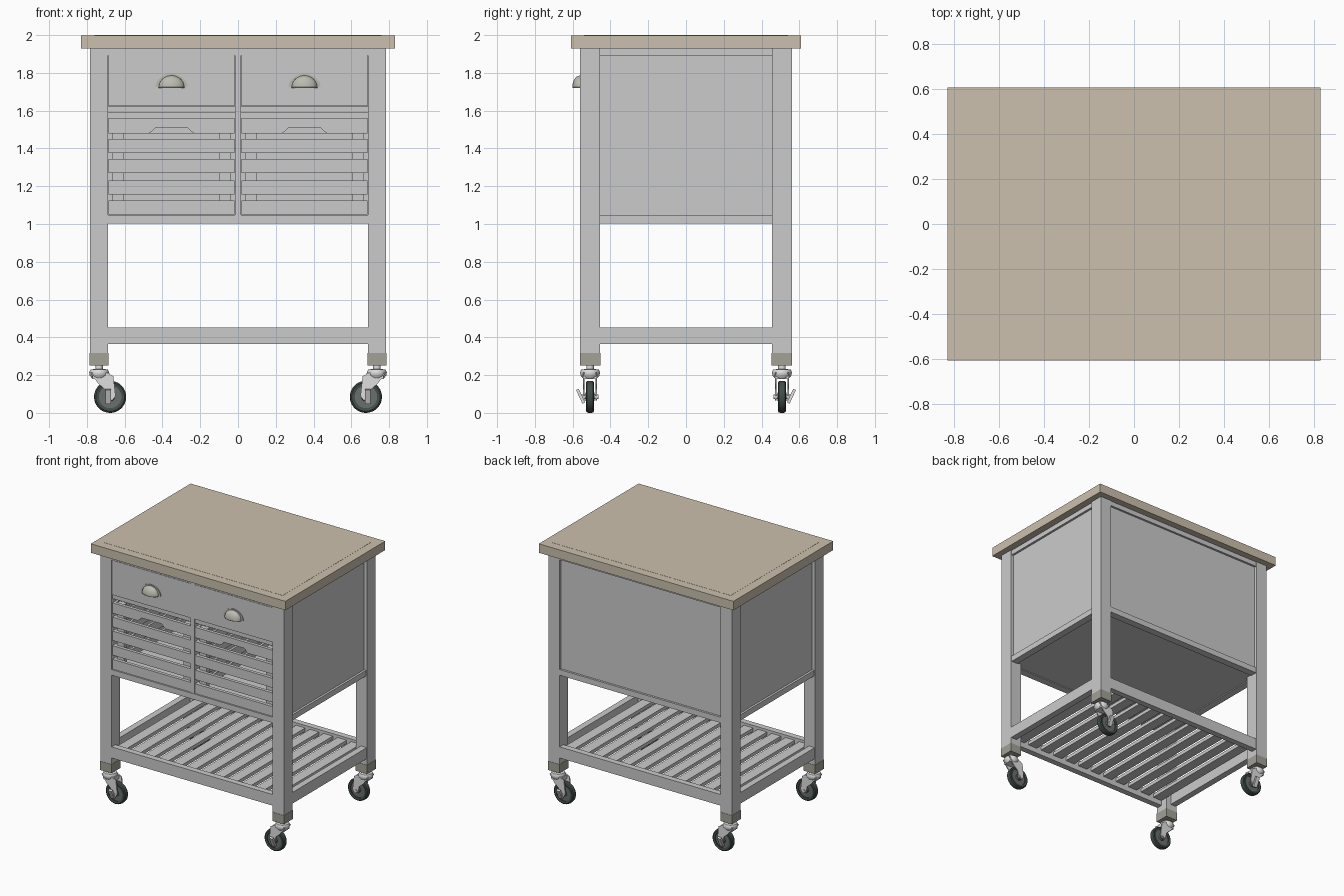
import bpy, bmesh, math
from mathutils import Matrix, Vector

if "Cube" in bpy.data.objects:
    bpy.data.objects.remove(bpy.data.objects["Cube"])


def material(name, rgb):
    m = bpy.data.materials.new(name)
    m.diffuse_color = (*rgb, 1)
    m.use_nodes = True
    m.node_tree.nodes["Principled BSDF"].inputs["Base Color"].default_value = m.diffuse_color
    return m


GREY = material("grey paint", (0.60, 0.60, 0.60))
WOOD = material("tan wood", (0.60, 0.53, 0.42))
CAP = material("dull metal", (0.36, 0.36, 0.31))
PULL = material("pull metal", (0.50, 0.50, 0.44))
STEEL = material("bright steel", (0.74, 0.74, 0.74))
RUBBER = material("dark rubber", (0.055, 0.075, 0.068))
HUB = material("wheel grey", (0.14, 0.16, 0.15))


def finish(name, bm, mat, smooth=False):
    bmesh.ops.recalc_face_normals(bm, faces=bm.faces)
    me = bpy.data.meshes.new(name)
    bm.to_mesh(me)
    bm.free()
    me.materials.append(mat)
    ob = bpy.data.objects.new(name, me)
    bpy.context.collection.objects.link(ob)
    if smooth:
        bpy.ops.object.select_all(action='DESELECT')
        ob.select_set(True)
        bpy.context.view_layer.objects.active = ob
        bpy.ops.object.shade_smooth_by_angle(angle=math.radians(35))
    return ob


def boxes(name, specs, mat=GREY):
    """Each spec is x0, x1, y0, y1, z0, z1."""
    bm = bmesh.new()
    for x0, x1, y0, y1, z0, z1 in specs:
        mx = Matrix.Translation(((x0 + x1) / 2, (y0 + y1) / 2, (z0 + z1) / 2))
        mx = mx @ Matrix.Diagonal((abs(x1 - x0), abs(y1 - y0), abs(z1 - z0), 1))
        bmesh.ops.create_cube(bm, size=1, matrix=mx)
    return finish(name, bm, mat)


def prism(name, pts, y0, y1, mat=GREY, smooth=False):
    """Extrude an x-z outline along y."""
    bm = bmesh.new()
    f = bm.faces.new([bm.verts.new((x, y0, z)) for x, z in pts])
    r = bmesh.ops.extrude_face_region(bm, geom=[f])
    bmesh.ops.translate(bm, vec=(0, y1 - y0, 0),
                        verts=[v for v in r['geom'] if isinstance(v, bmesh.types.BMVert)])
    return finish(name, bm, mat, smooth)


def lathe(name, profile, centre, axis, mat, steps=32):
    """Spin a (radius, height) profile about the y or z axis."""
    bm = bmesh.new()
    vs = [bm.verts.new((r, 0, h)) for r, h in profile]
    es = [bm.edges.new(p) for p in zip(vs, vs[1:])]
    bmesh.ops.spin(bm, geom=vs + es, cent=(0, 0, 0), axis=(0, 0, 1),
                   angle=2 * math.pi, steps=steps)
    bmesh.ops.remove_doubles(bm, verts=bm.verts, dist=1e-5)
    if axis == 'Y':
        bm.transform(Matrix.Rotation(math.pi / 2, 4, 'X'))
    bm.transform(Matrix.Translation(centre))
    return finish(name, bm, mat, True)


LX0, LX1, LY0, LY1 = 0.688, 0.783, 0.455, 0.56

# worktop with flush centre board
boxes("worktop", [(-0.83, 0.83, -0.608, 0.608, 1.93, 1.999)], WOOD)
boxes("worktop_centre_board", [(-0.76, 0.76, -0.54, 0.54, 1.99, 2.0)], WOOD)

# cabinet rails, panels and floor
rails = []
for z0, z1 in ((1.003, 1.047), (1.893, 1.93)):
    for s in (-1, 1):
        rails.append((-LX0, LX0, s * 0.50, s * 0.556, z0, z1))
        rails.append((s * 0.72, s * 0.775, -LY0, LY0, z0, z1))
boxes("cabinet_rails", rails)
for s, side in ((-1, "left"), (1, "right")):
    boxes(side + "_side_panel", [(s * 0.735, s * 0.758, -LY0, LY0, 1.04, 1.90)])
boxes("back_panel", [(-LX0, LX0, 0.515, 0.54, 1.04, 1.90)])
boxes("cabinet_floor", [(-0.72, 0.72, -0.50, 0.50, 1.01, 1.04)])
boxes("centre_divider", [(-0.016, 0.016, -0.553, 0.515, 1.047, 1.893)])
boxes("drawer_rail", [(-LX0, LX0, -0.545, -0.49, 1.59, 1.623)])

# lower shelf frame and slats
frame = []
for s in (-1, 1):
    frame.append((-LX0, LX0, s * 0.51, s * 0.556, 0.365, 0.451))
    frame.append((s * 0.73, s * 0.779, -LY0, LY0, 0.365, 0.451))
boxes("shelf_frame", frame)
n, pitch = 12, 0.118
boxes("shelf_slats", [((i - (n - 1) / 2) * pitch - 0.039, (i - (n - 1) / 2) * pitch + 0.039,
                       -0.51, 0.51, 0.405, 0.432) for i in range(n)])

# drawers, cup pulls and slatted crates
for s, side in ((-1, "left"), (1, "right")):
    a, b = sorted((s * 0.018, s * 0.686))
    boxes(side + "_drawer", [
        (a, b, -0.556, -0.53, 1.625, 1.891),
        (a + 0.02, b - 0.02, -0.53, 0.48, 1.635, 1.65),
        (a + 0.02, a + 0.035, -0.53, 0.48, 1.65, 1.84),
        (b - 0.035, b - 0.02, -0.53, 0.48, 1.65, 1.84),
        (a + 0.02, b - 0.02, 0.465, 0.48, 1.65, 1.84)])

    # cup pull: quarter dome on a half-ellipse plate
    cx = s * 0.352
    arc = [math.pi * i / 20 for i in range(21)]
    prism(side + "_pull_plate", [(cx + 0.085 * math.cos(t), 1.724 + 0.07 * math.sin(t))
                                 for t in arc], -0.562, -0.556, PULL, True)
    bm = bmesh.new()
    bmesh.ops.create_uvsphere(bm, u_segments=32, v_segments=20, radius=1)
    for no in ((0, 0, -1), (0, 1, 0)):
        bmesh.ops.bisect_plane(bm, geom=bm.verts[:] + bm.edges[:] + bm.faces[:],
                               plane_co=(0, 0, 0), plane_no=no, clear_outer=True)
    bm.transform(Matrix.Translation((cx, -0.56, 1.724)) @ Matrix.Diagonal((0.068, 0.042, 0.062, 1)))
    dome = finish(side + "_cup_pull", bm, PULL, True)
    mod = dome.modifiers.new("thickness", 'SOLIDIFY')
    mod.thickness = 0.004

    # crate slats on the front, sides and back
    levels = ((1.05, 1.125), (1.157, 1.23), (1.27, 1.343), (1.375, 1.45), (1.48, 1.56))
    slats = [(a, b, -0.55, -0.525, z0, z1) for z0, z1 in levels[:-1]]
    for z0, z1 in levels:
        slats.append((a, b, 0.44, 0.46, z0, z1))
        slats.append((a, a + 0.018, -0.525, 0.44, z0, z1))
        slats.append((b - 0.018, b, -0.525, 0.44, z0, z1))
    boxes(side + "_crate_slats", slats)
    boxes(side + "_crate_floor", [(a + 0.018, b - 0.018, -0.525, 0.44, 1.052, 1.07)])
    posts = []
    for px in (a + 0.02, b - 0.08):
        for py in (-0.525, 0.40):
            posts.append((px, px + 0.06, py, py + 0.04, 1.07, 1.555))
    boxes(side + "_crate_posts", posts)
    # top slat with finger notch
    prism(side + "_crate_grip_slat", [
        (a, 1.56), (a, 1.48), (cx - 0.12, 1.48), (cx - 0.105, 1.49), (cx - 0.085, 1.51),
        (cx + 0.085, 1.51), (cx + 0.105, 1.49), (cx + 0.12, 1.48), (b, 1.48), (b, 1.56)],
        -0.55, -0.525)

# legs and casters at each corner
for sx, side in ((-1, "left"), (1, "right")):
    for sy, end in ((-1, "front"), (1, "back")):
        tag = end + "_" + side + "_"
        boxes(tag + "leg", [(sx * LX0, sx * LX1, sy * LY0, sy * LY1, 0.315, 1.93)])
        boxes(tag + "leg_cap", [(sx * (LX0 - 0.002), sx * (LX1 + 0.002), sy * (LY0 - 0.002),
                                 sy * (LY1 + 0.002), 0.25, 0.318)], CAP)
        x, y, wx, wz = sx * 0.735, sy * 0.508, sx * 0.677, 0.085
        # stem and swivel cup
        lathe(tag + "caster_swivel", [(0, 0.255), (0.02, 0.255), (0.02, 0.232), (0.046, 0.23),
                                      (0.053, 0.215), (0.05, 0.198), (0.035, 0.18), (0, 0.18)],
              (x, y, 0), 'Z', STEEL)
        # fork plates and bridge over the wheel
        outline = [(0.782, 0.215), (0.70, 0.215), (0.66, 0.195), (0.648, 0.09), (0.665, 0.066),
                   (0.69, 0.07), (0.705, 0.125), (0.74, 0.155)]
        for k in (-1, 1):
            prism(tag + "caster_fork", [(sx * px, pz) for px, pz in outline],
                  y + k * 0.03, y + k * 0.038, STEEL)
        boxes(tag + "caster_bridge", [(sx * 0.68, sx * 0.77, y - 0.037, y + 0.037, 0.18, 0.21)], STEEL)
        # tyre, hub disc and axle
        lathe(tag + "tyre", [(0.06, -0.018), (0.076, -0.021), (0.083, -0.016), (0.085, -0.006),
                             (0.085, 0.006), (0.083, 0.016), (0.076, 0.021), (0.06, 0.018),
                             (0.06, -0.018)], (wx, y, wz), 'Y', RUBBER, 40)
        lathe(tag + "wheel_hub", [(0, -0.024), (0.022, -0.024), (0.024, -0.012), (0.061, -0.012),
                                  (0.061, 0.012), (0.024, 0.012), (0.022, 0.024), (0, 0.024)],
              (wx, y, wz), 'Y', HUB)
        lathe(tag + "axle", [(0, -0.044), (0.012, -0.044), (0.012, 0.044), (0, 0.044)],
              (wx, y, wz), 'Y', STEEL, 12)
        # brake lever on the outer face
        bm = bmesh.new()
        mx = (Matrix.Translation((wx + sx * 0.01, y + sy * 0.05, 0.088))
              @ Matrix.Rotation(sy * math.radians(-25), 4, 'X')
              @ Matrix.Diagonal((0.03, 0.016, 0.08, 1)))
        bmesh.ops.create_cube(bm, size=1, matrix=mx)
        finish(tag + "brake_lever", bm, STEEL)
